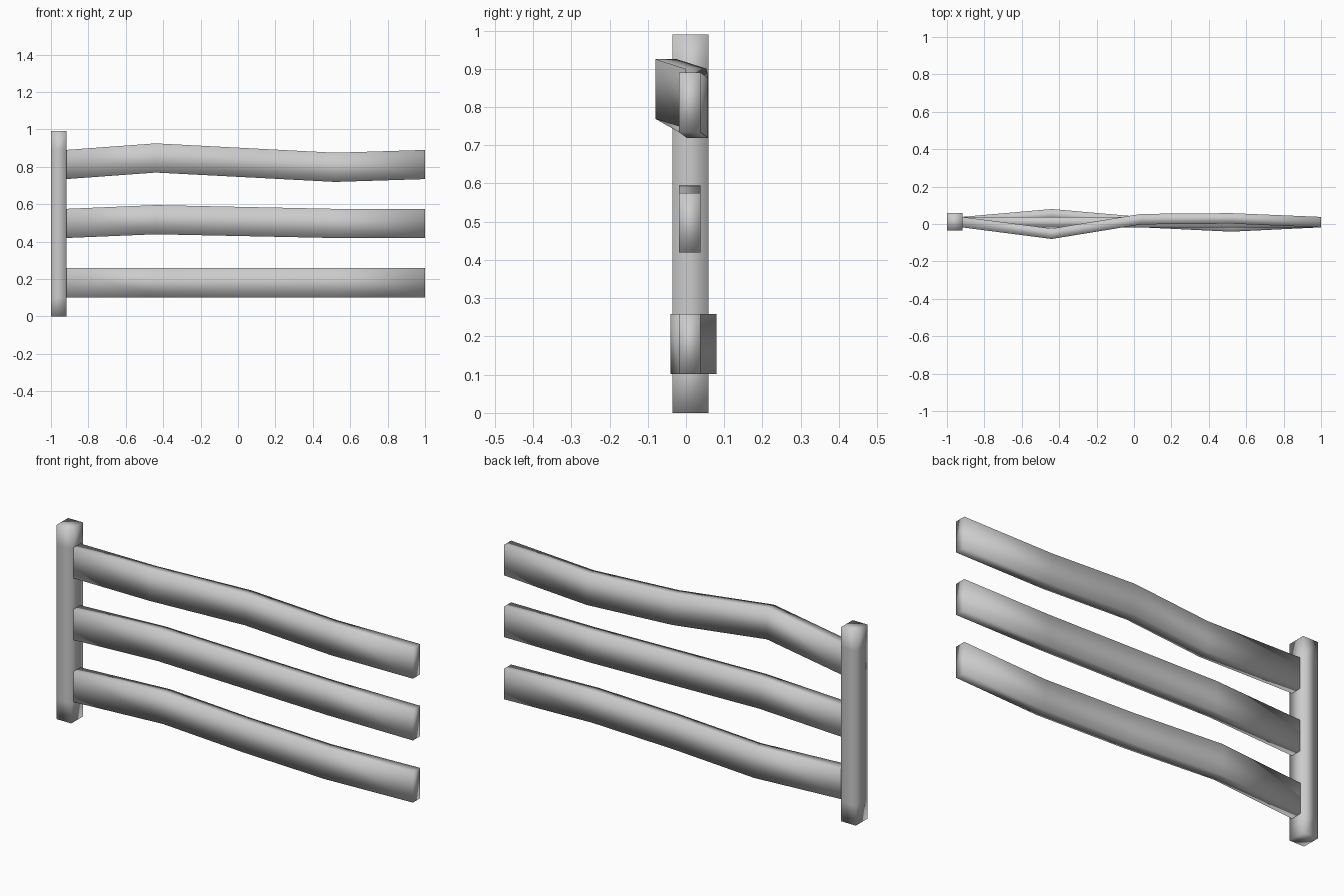
import bpy
import bmesh
from mathutils import Vector

cube = bpy.data.objects.get("Cube")
if cube:
    bpy.data.objects.remove(cube, do_unlink=True)

grey = bpy.data.materials.new("weathered_grey")
grey.use_nodes = True
colour = (0.6, 0.6, 0.6, 1)
grey.diffuse_color = colour
bsdf = grey.node_tree.nodes["Principled BSDF"]
bsdf.inputs["Base Color"].default_value = colour
bsdf.inputs["Roughness"].default_value = 0.8


def beam(name, centres, side_a, side_b):
    """Sweep a rectangle, given by two half-side vectors, through the centres."""
    a, b = Vector(side_a), Vector(side_b)
    bm = bmesh.new()
    rings = []
    for c in centres:
        c = Vector(c)
        rings.append([bm.verts.new(c + o) for o in (-a - b, a - b, a + b, b - a)])
    for lower, upper in zip(rings, rings[1:]):
        for i in range(4):
            j = (i + 1) % 4
            bm.faces.new((lower[i], lower[j], upper[j], upper[i]))
    bm.faces.new(rings[0][::-1])
    bm.faces.new(rings[-1])
    bmesh.ops.recalc_face_normals(bm, faces=bm.faces)
    mesh = bpy.data.meshes.new(name)
    bm.to_mesh(mesh)
    bm.free()
    mesh.materials.append(grey)
    # Soft, rounded-looking timber: smooth across all edges
    for face in mesh.polygons:
        face.use_smooth = True
    obj = bpy.data.objects.new(name, mesh)
    bpy.context.collection.objects.link(obj)
    return obj


# Upright post, with loops near both ends
beam("post", [(-0.958, 0.0115, z) for z in (0, 0.1, 0.89, 0.99)],
     (0.042, 0, 0), (0, 0.047, 0))

# Rails: base height, then (sideways, upward) bend at evenly spaced stations
START, END, Y = -0.92, 1.0, 0.01
rails = {
    "bottom_rail": (0.18, [(0, 0), (0.042, 0), (0, 0), (-0.023, 0), (0, 0)]),
    "middle_rail": (0.497, [(0, 0), (0, 0.02), (0, 0.01), (0, 0), (0, 0)]),
    "top_rail": (0.812, [(0, 0), (-0.062, 0.035), (0.016, 0.01),
                         (0.02, -0.015), (0, 0)]),
}
for name, (height, bends) in rails.items():
    step = (END - START) / (len(bends) - 1)
    path = [(START + i * step, Y + dy, height + dz)
            for i, (dy, dz) in enumerate(bends)]
    beam(name, path, (0, 0.028, 0), (0, 0, 0.078))
